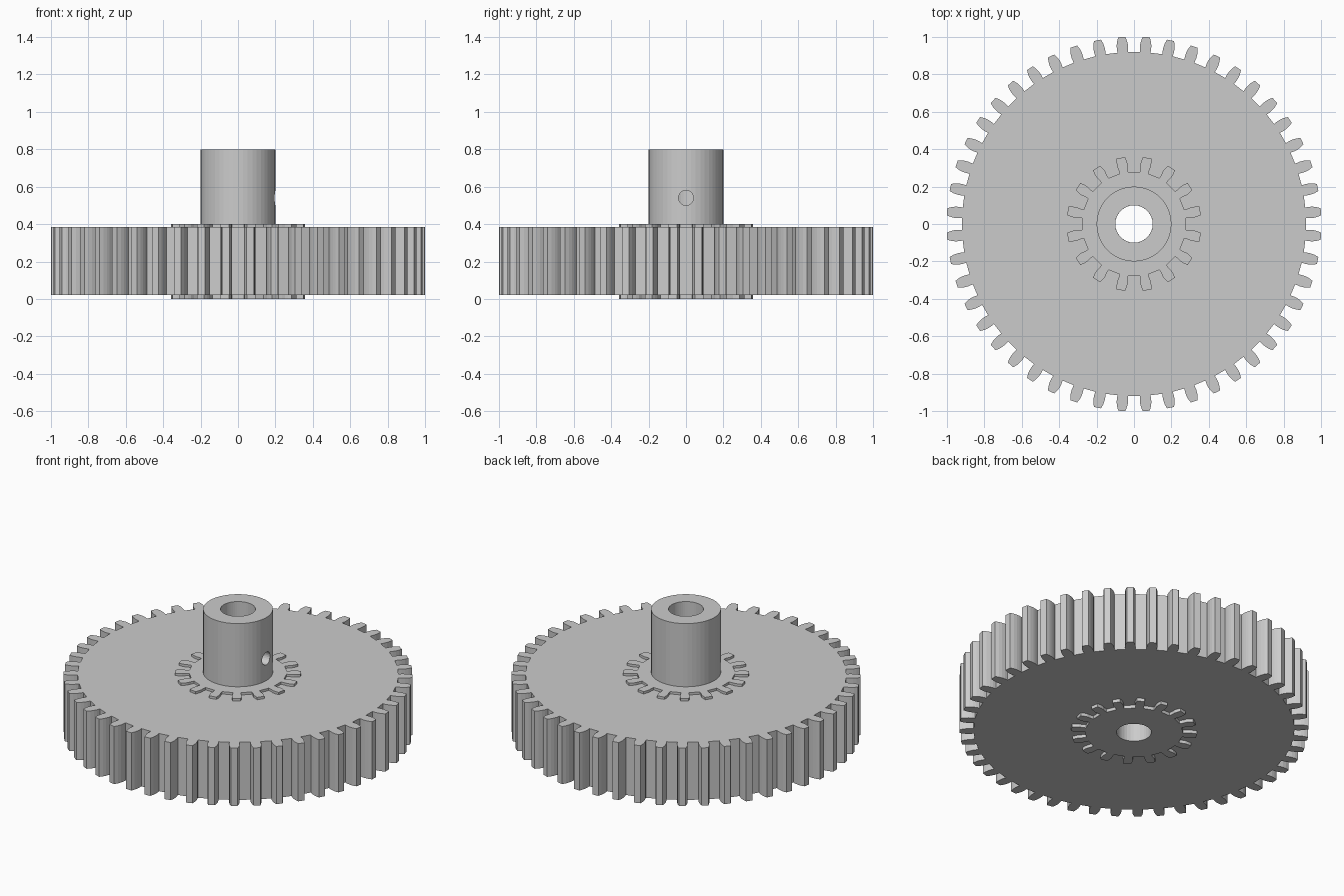
import bpy, bmesh, math

if "Cube" in bpy.data.objects:
    bpy.data.objects.remove(bpy.data.objects["Cube"])

grey = bpy.data.materials.new("plain_grey")
grey.diffuse_color = (0.6, 0.6, 0.6, 1)
grey.use_nodes = True
grey.node_tree.nodes["Principled BSDF"].inputs["Base Color"].default_value = grey.diffuse_color


def finish(bm, name):
    bmesh.ops.recalc_face_normals(bm, faces=bm.faces)
    mesh = bpy.data.meshes.new(name)
    bm.to_mesh(mesh)
    bm.free()
    mesh.materials.append(grey)
    obj = bpy.data.objects.new(name, mesh)
    bpy.context.collection.objects.link(obj)
    return obj


def extrude_up(bm, height):
    res = bmesh.ops.extrude_face_region(bm, geom=bm.faces[:])
    top = [g for g in res["geom"] if isinstance(g, bmesh.types.BMVert)]
    bmesh.ops.translate(bm, vec=(0, 0, height), verts=top)


def gear(name, teeth, profile, bore, z0, z1):
    """profile: (radius, tooth width) pairs from root to tip; a gap faces +x."""
    bm = bmesh.new()
    root, inner = [], []
    for i in range(teeth):
        mid = (i + 0.5) * math.tau / teeth
        c, s = math.cos(mid), math.sin(mid)
        right, left = [], []
        for r, w in profile:
            x = math.sqrt(r * r - w * w / 4)
            for side, h in ((right, -w / 2), (left, w / 2)):
                side.append(bm.verts.new((x * c - h * s, x * s + h * c, z0)))
        bm.faces.new(right + left[::-1])
        root += [right[0], left[0]]
    for v in root:
        k = bore / math.hypot(v.co.x, v.co.y)
        inner.append(bm.verts.new((v.co.x * k, v.co.y * k, z0)))
    n = len(root)
    for i in range(n):
        j = (i + 1) % n
        bm.faces.new((inner[i], root[i], root[j], inner[j]))
    extrude_up(bm, z1 - z0)
    return finish(bm, name)


def tube(name, outer, bore, z0, z1, n):
    bm = bmesh.new()
    rings = [[bm.verts.new((r * math.cos(i * math.tau / n),
                            r * math.sin(i * math.tau / n), z0)) for i in range(n)]
             for r in (bore, outer)]
    a, b = rings
    for i in range(n):
        j = (i + 1) % n
        bm.faces.new((a[i], b[i], b[j], a[j]))
    extrude_up(bm, z1 - z0)
    return finish(bm, name)


# Large toothed wheel (its hole is buried inside the pinion)
gear("large_gear", 48, [(0.92, 0.056), (0.94, 0.061), (0.96, 0.060),
                        (0.98, 0.053), (1.0015, 0.038)], 0.2, 0.02, 0.385)

# Small pinion, slightly proud of the wheel on both faces
gear("pinion", 16, [(0.28, 0.046), (0.30, 0.048), (0.322, 0.057),
                    (0.34, 0.054), (0.361, 0.045)], 0.1, 0.0, 0.4)

# Hub with a set screw hole through its +x wall
hub = tube("hub", 0.2, 0.1, 0.4, 0.8, 48)
bpy.ops.mesh.primitive_cylinder_add(vertices=24, radius=0.04, depth=0.24,
                                    location=(0.17, 0, 0.54),
                                    rotation=(0, math.pi / 2, 0))
cutter = bpy.context.object
cutter.name = "screw_hole_cutter"
cutter.data.materials.append(grey)
cutter.hide_render = True
mod = hub.modifiers.new("screw_hole", 'BOOLEAN')
mod.operation = 'DIFFERENCE'
mod.solver = 'EXACT'
mod.object = cutter
bpy.context.view_layer.objects.active = hub
bpy.ops.object.modifier_apply(modifier=mod.name)
bpy.data.objects.remove(cutter)
